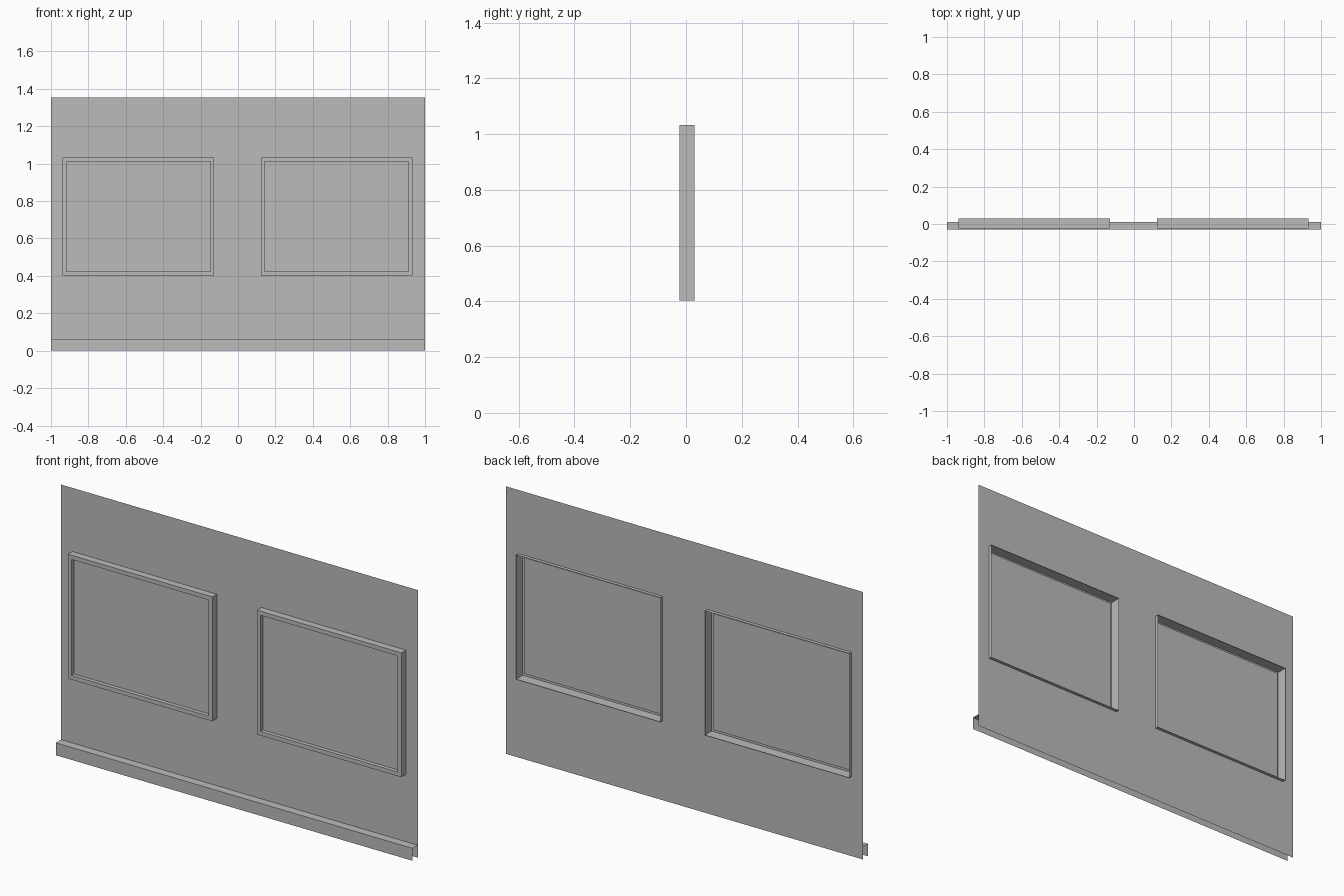
import bpy, bmesh

old = bpy.data.objects.get("Cube")
if old:
    bpy.data.objects.remove(old)

grey = bpy.data.materials.new("plain_grey")
grey.use_nodes = True
COLOUR = (0.5, 0.5, 0.5, 1)
grey.diffuse_color = COLOUR
grey.node_tree.nodes["Principled BSDF"].inputs["Base Color"].default_value = COLOUR

WALL_Y, TOP = 0.012, 1.355
FRONT, BACK = -0.024, 0.03
SILL, HEAD = 0.403, 1.033
WINDOWS = [(-0.937, -0.127), (0.122, 0.932)]


def finish(name, bm):
    bmesh.ops.remove_doubles(bm, verts=bm.verts, dist=1e-5)
    mesh = bpy.data.meshes.new(name)
    bm.to_mesh(mesh)
    bm.free()
    mesh.materials.append(grey)
    bpy.context.collection.objects.link(bpy.data.objects.new(name, mesh))


def face(bm, *points):
    bm.faces.new([bm.verts.new(p) for p in points])


def rect(x0, x1, y, inset):
    a, b, c, d = x0 + inset, x1 - inset, SILL + inset, HEAD - inset
    return [(a, y, c), (b, y, c), (b, y, d), (a, y, d)]


# Thin wall sheet with two window openings
bm = bmesh.new()
xs = [-1, *WINDOWS[0], *WINDOWS[1], 1]
zs = [0, SILL, HEAD, TOP]
for i in range(len(xs) - 1):
    for j in range(len(zs) - 1):
        if not (j == 1 and i in (1, 3)):
            a, b, c, d = xs[i], xs[i + 1], zs[j], zs[j + 1]
            face(bm, (a, WALL_Y, c), (b, WALL_Y, c), (b, WALL_Y, d), (a, WALL_Y, d))
bmesh.ops.remove_doubles(bm, verts=bm.verts, dist=1e-5)
bmesh.ops.dissolve_limit(bm, angle_limit=0.01, verts=bm.verts, edges=bm.edges)
finish("wall", bm)

# Skirting strip: open-ended front and top
bm = bmesh.new()
y, h = -0.03, 0.063
face(bm, (-1, y, 0), (1, y, 0), (1, y, h), (-1, y, h))
face(bm, (-1, y, h), (1, y, h), (1, WALL_Y, h), (-1, WALL_Y, h))
finish("skirting", bm)

# Window frames: open-backed casing, front rim, shallow reveal, pane
for side, (x0, x1) in zip(("right", "left"), WINDOWS):
    bm = bmesh.new()
    rings = [rect(x0, x1, y, inset) for y, inset in
             ((BACK, 0), (FRONT, 0), (FRONT, 0.021), (FRONT + 0.02, 0.021))]
    for r, s in zip(rings, rings[1:]):
        for k in range(4):
            n = (k + 1) % 4
            face(bm, r[k], r[n], s[n], s[k])
    finish(side + "_window_frame", bm)
    bm = bmesh.new()
    face(bm, *rings[-1])
    finish(side + "_window_pane", bm)
